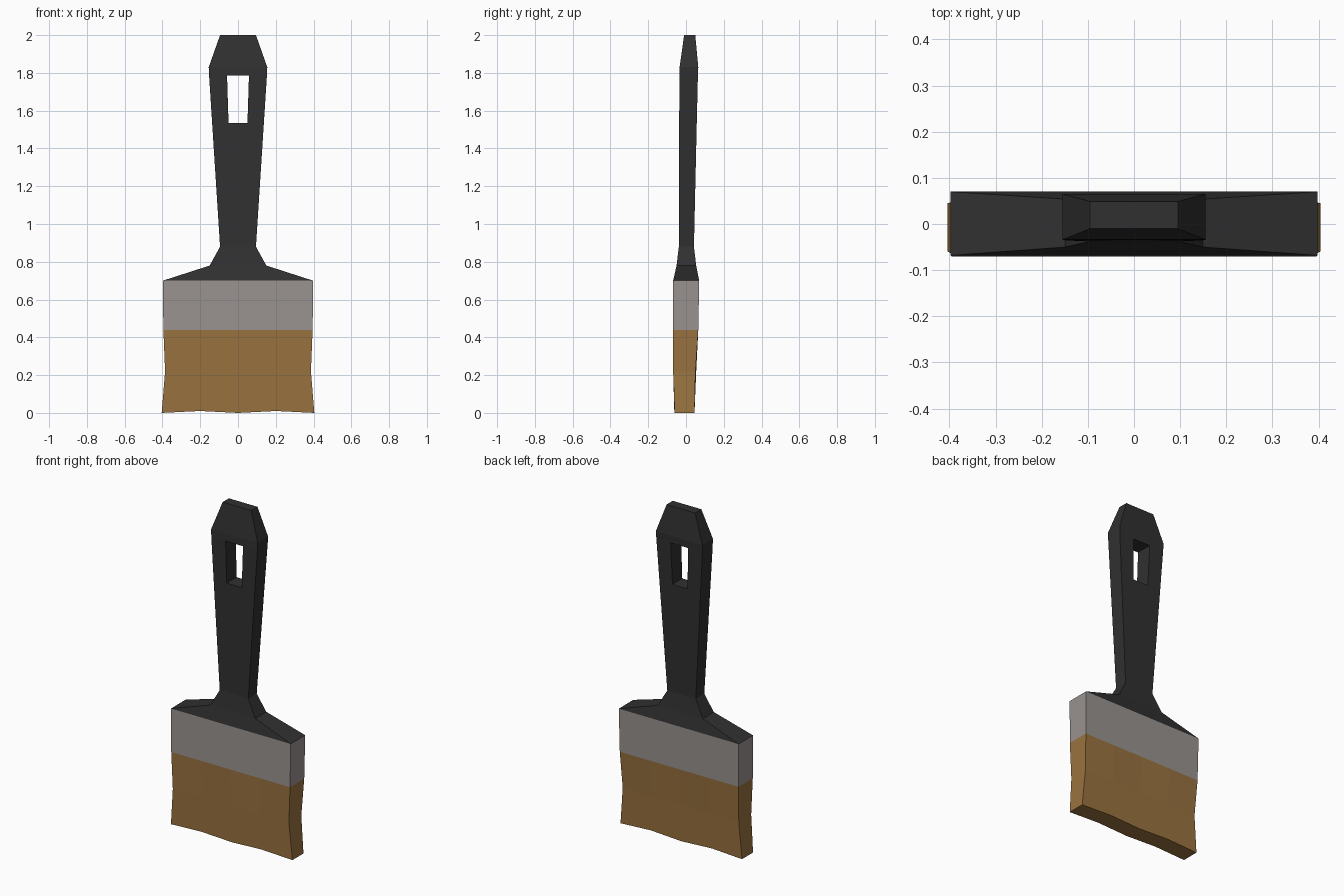
import bpy, bmesh

if "Cube" in bpy.data.objects:
    bpy.data.objects.remove(bpy.data.objects["Cube"])


def material(name, rgb):
    m = bpy.data.materials.new(name)
    m.diffuse_color = (*rgb, 1)
    m.use_nodes = True
    m.node_tree.nodes["Principled BSDF"].inputs["Base Color"].default_value = m.diffuse_color
    return m


def loft(name, rings, mat, cap_first=False, cap_last=False, hole=None):
    """Each ring lists front points left to right, then back points right to left."""
    bm = bmesh.new()
    vs = [[bm.verts.new(p) for p in r] for r in rings]
    n = len(rings[0])
    for i in range(len(vs) - 1):
        a, b = vs[i], vs[i + 1]
        for j in range(n):
            k = (j + 1) % n
            if i == hole and j in (1, 5):
                continue
            bm.faces.new((a[j], a[k], b[k], b[j]))
    if hole is not None:
        # walls of the slot running front to back
        a, b = vs[hole], vs[hole + 1]
        for q in ((a[1], a[2], a[5], a[6]), (b[1], b[2], b[5], b[6]),
                  (a[1], b[1], b[6], a[6]), (a[2], b[2], b[5], a[5])):
            bm.faces.new(q)
    for cap, ring in ((cap_first, vs[0]), (cap_last, vs[-1])):
        if cap:
            h = n // 2
            for j in range(h - 1):
                bm.faces.new((ring[j], ring[j + 1], ring[n - 2 - j], ring[n - 1 - j]))
    bmesh.ops.recalc_face_normals(bm, faces=bm.faces)
    me = bpy.data.meshes.new(name)
    bm.to_mesh(me)
    bm.free()
    me.materials.append(mat)
    ob = bpy.data.objects.new(name, me)
    bpy.context.collection.objects.link(ob)
    return ob


def ring(xs, y0, y1, z, wave_z=0.0, wave_y=0.0):
    front, back = [], []
    for i, x in enumerate(xs):
        k = i % 2
        front.append((x, y0 + wave_y * k, z + wave_z * k))
        back.append((x, y1 + wave_y * k, z + wave_z * k))
    return front + back[::-1]


def columns(w):
    return [-w, -w / 2, 0, w / 2, w]


# Handle: flat tapered paddle with a hanging slot
sections = [  # z, half width, slot half width, front y, back y
    (0.70, 0.398, 0.13, -0.068, 0.070),
    (0.78, 0.150, 0.05, -0.050, 0.054),
    (0.88, 0.095, 0.035, -0.038, 0.042),
    (1.535, 0.137, 0.050, -0.036, 0.057),
    (1.785, 0.153, 0.058, -0.035, 0.063),
    (1.83, 0.155, 0.058, -0.034, 0.065),
    (2.00, 0.095, 0.035, -0.010, 0.049),
]
loft("handle", [ring([-w, -s, s, w], a, b, z) for z, w, s, a, b in sections],
     material("black_plastic", (0.03, 0.03, 0.03)), cap_last=True, hole=3)

# Metal ferrule
loft("ferrule", [ring(columns(0.398), -0.068, 0.070, 0.70),
                 ring(columns(0.395), -0.070, 0.065, 0.44)],
     material("dull_metal", (0.32, 0.29, 0.28)))

# Bristles with a slightly wavy body and tip
loft("bristles", [ring(columns(0.395), -0.070, 0.065, 0.44),
                  ring(columns(0.386), -0.068, 0.050, 0.22, wave_y=0.004),
                  ring(columns(0.404), -0.060, 0.045, 0.0, wave_z=0.01, wave_y=-0.002)],
     material("brown_bristle", (0.32, 0.17, 0.05)), cap_last=True)
